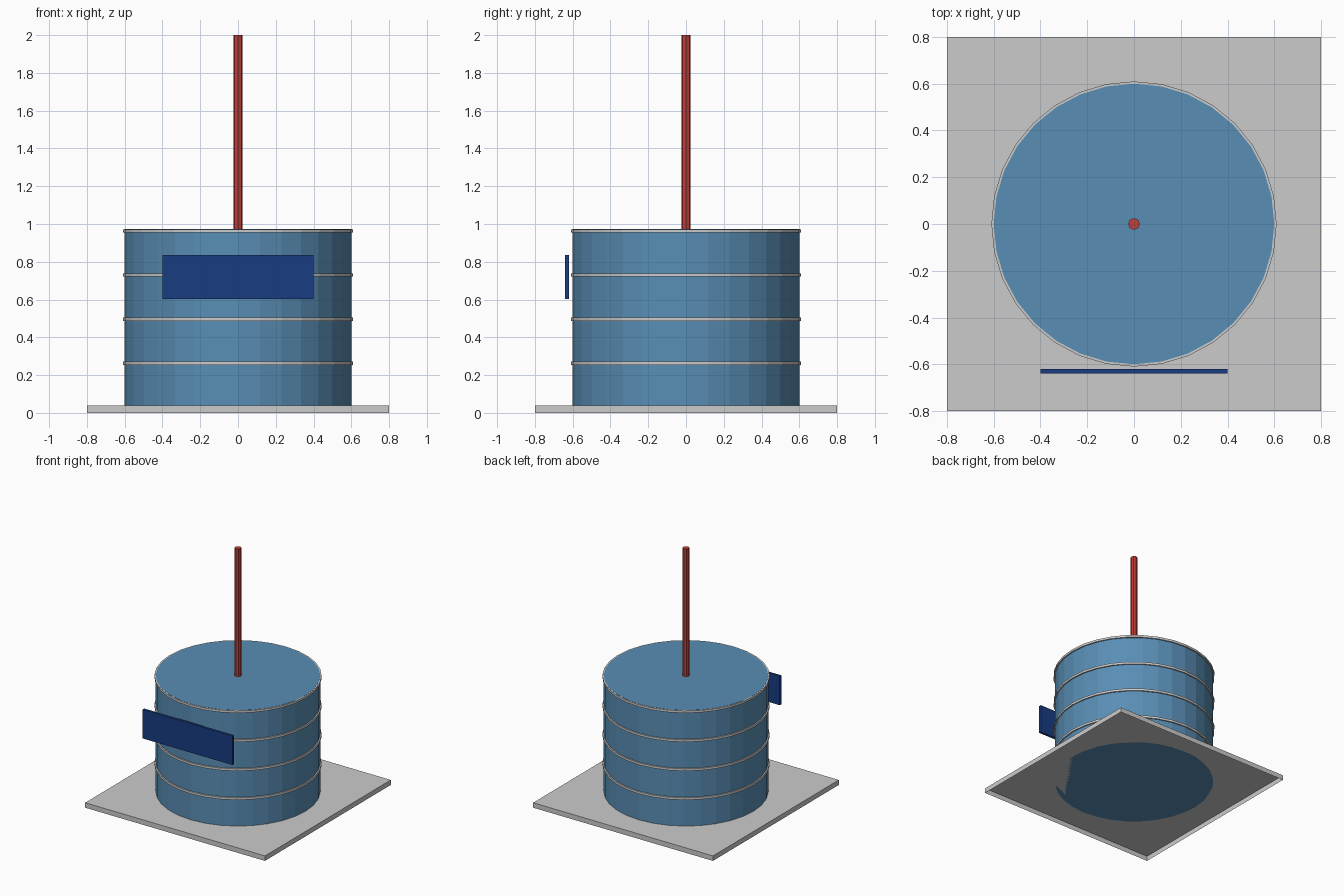
import bpy
import bmesh

if "Cube" in bpy.data.objects:
    bpy.data.objects.remove(bpy.data.objects["Cube"])


def finish(name, color=None):
    ob = bpy.context.object
    ob.name = name
    if color:
        mat = bpy.data.materials.new(name + "_paint")
        mat.diffuse_color = (*color, 1)
        mat.use_nodes = True
        mat.node_tree.nodes["Principled BSDF"].inputs["Base Color"].default_value = mat.diffuse_color
        ob.data.materials.append(mat)
    return ob


def box(name, lo, hi, color=None):
    mid = [(a + b) / 2 for a, b in zip(lo, hi)]
    bpy.ops.mesh.primitive_cube_add(size=1, location=mid)
    bpy.context.object.scale = [b - a for a, b in zip(lo, hi)]
    bpy.ops.object.transform_apply(location=False, rotation=False, scale=True)
    return finish(name, color)


def cylinder(name, radius, z0, z1, sides, color=None):
    bpy.ops.mesh.primitive_cylinder_add(
        vertices=sides, radius=radius, depth=z1 - z0, location=(0, 0, (z0 + z1) / 2))
    return finish(name, color)


SLAB = 0.04
TOP = 0.973
TIER = (TOP - SLAB) / 4

# Square foundation slab, open underneath
slab = box("base_slab", (-0.8, -0.8, 0), (0.8, 0.8, SLAB))
bm = bmesh.new()
bm.from_mesh(slab.data)
bm.normal_update()
under = [f for f in bm.faces if f.normal.z < -0.5]
bmesh.ops.delete(bm, geom=under, context='FACES_ONLY')
bm.to_mesh(slab.data)
bm.free()

# Tank body standing on the slab
cylinder("tank_body", 0.6, SLAB, TOP, 32, (0.1, 0.27, 0.46))

# Flat hoop at the top of each of the four tiers
for i in range(1, 5):
    z = SLAB + TIER * i - 0.001
    cylinder(f"hoop_{i}", 0.61, z - 0.018, z, 32, (0.8, 0.8, 0.8))

# Mast standing on the lid
cylinder("mast", 0.025, TOP - 0.003, 2.0, 8, (0.53, 0.05, 0.04))

# Sign panel floating just in front of the tank
box("sign_panel", (-0.4, -0.64, 0.603), (0.4, -0.62, 0.836), (0.01, 0.045, 0.22))
